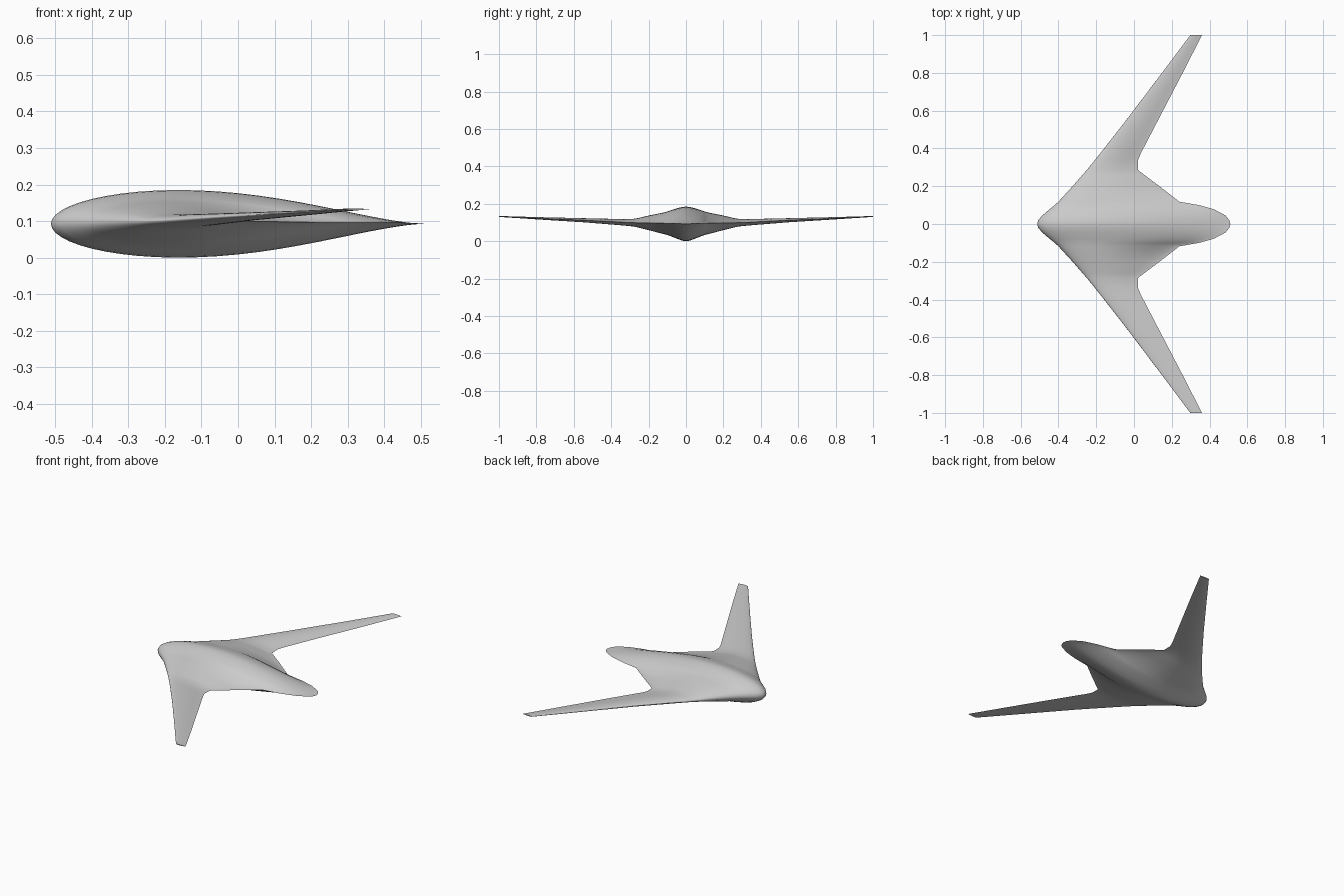
import bpy
import bmesh
import math

default_cube = bpy.data.objects.get("Cube")
if default_cube:
    bpy.data.objects.remove(default_cube, do_unlink=True)

CREST = 0.34          # chord fraction where a section is thickest
STEPS_PER_SIDE = 28   # points along each side of a section

# Stations of one half: span, leading edge, trailing edge, underside, top
STATIONS = [
    (0, -.512, .51, 0, .185),
    (.02, -.507, .505, .003, .183),
    (.045, -.486, .485, .012, .177),
    (.077, -.448, .425, .025, .167),
    (.1, -.42, .345, .033, .159),
    (.118, -.4, .24, .038, .154),
    (.2, -.325, .135, .059, .137),
    (.26, -.273, .055, .074, .123),
    (.285, -.251, .022, .079, .119),
    (.335, -.21, .02, .084, .118),
    (.37, -.182, .034, .087, .119),
    (.545, -.045, .125, .101, .123),
    (.8, .148, .258, .117, .129),
    (1, .298, .36, .13, .135),
]


def thickness(t):
    """Relative half thickness: elliptical nose, tapering tail."""
    if t < CREST:
        return math.sqrt(max(0, 1 - ((CREST - t) / CREST) ** 2))
    u = (t - CREST) / (1 - CREST)
    return max(0, 1 - u * u) ** 1.6


def add_section(bm, y, lead, trail, low, high):
    """One closed ring from the trailing edge, over the top and back below."""
    middle, half = (low + high) / 2, (high - low) / 2
    ring = []
    for i in range(2 * STEPS_PER_SIDE):
        angle = math.pi * i / STEPS_PER_SIDE
        t = (1 + math.cos(angle)) / 2
        side = 1 if i < STEPS_PER_SIDE else -1
        x = lead + (trail - lead) * t
        ring.append(bm.verts.new((x, y, middle + side * half * thickness(t))))
    return ring


# Painted skin
skin = bpy.data.materials.new("light grey skin")
skin.use_nodes = True
grey = (0.6, 0.6, 0.6, 1)
skin.diffuse_color = grey
skin.node_tree.nodes["Principled BSDF"].inputs["Base Color"].default_value = grey

# Blended body and wing, lofted through the stations
bm = bmesh.new()
rings = [add_section(bm, *station) for station in STATIONS]
for inner, outer in zip(rings, rings[1:]):
    for i in range(len(inner)):
        j = (i + 1) % len(inner)
        bm.faces.new((inner[i], inner[j], outer[j], outer[i]))
bm.faces.new(rings[-1])  # flat wing tip
bmesh.ops.recalc_face_normals(bm, faces=bm.faces)

# The open root must face outwards, so check against the wing tip
tip = max(bm.faces, key=lambda face: face.calc_center_median().y)
if tip.normal.y < 0:
    bmesh.ops.reverse_faces(bm, faces=bm.faces)

mesh = bpy.data.meshes.new("blended_wing_body")
bm.to_mesh(mesh)
bm.free()
mesh.materials.append(skin)
body = bpy.data.objects.new("blended_wing_body", mesh)
bpy.context.collection.objects.link(body)

# Opposite half
mirror = body.modifiers.new("opposite wing", "MIRROR")
mirror.use_axis = (False, True, False)
mirror.use_clip = True
mirror.merge_threshold = 0.0005

bpy.ops.object.select_all(action="DESELECT")
body.select_set(True)
bpy.context.view_layer.objects.active = body
bpy.ops.object.shade_smooth_by_angle(angle=math.radians(50))
